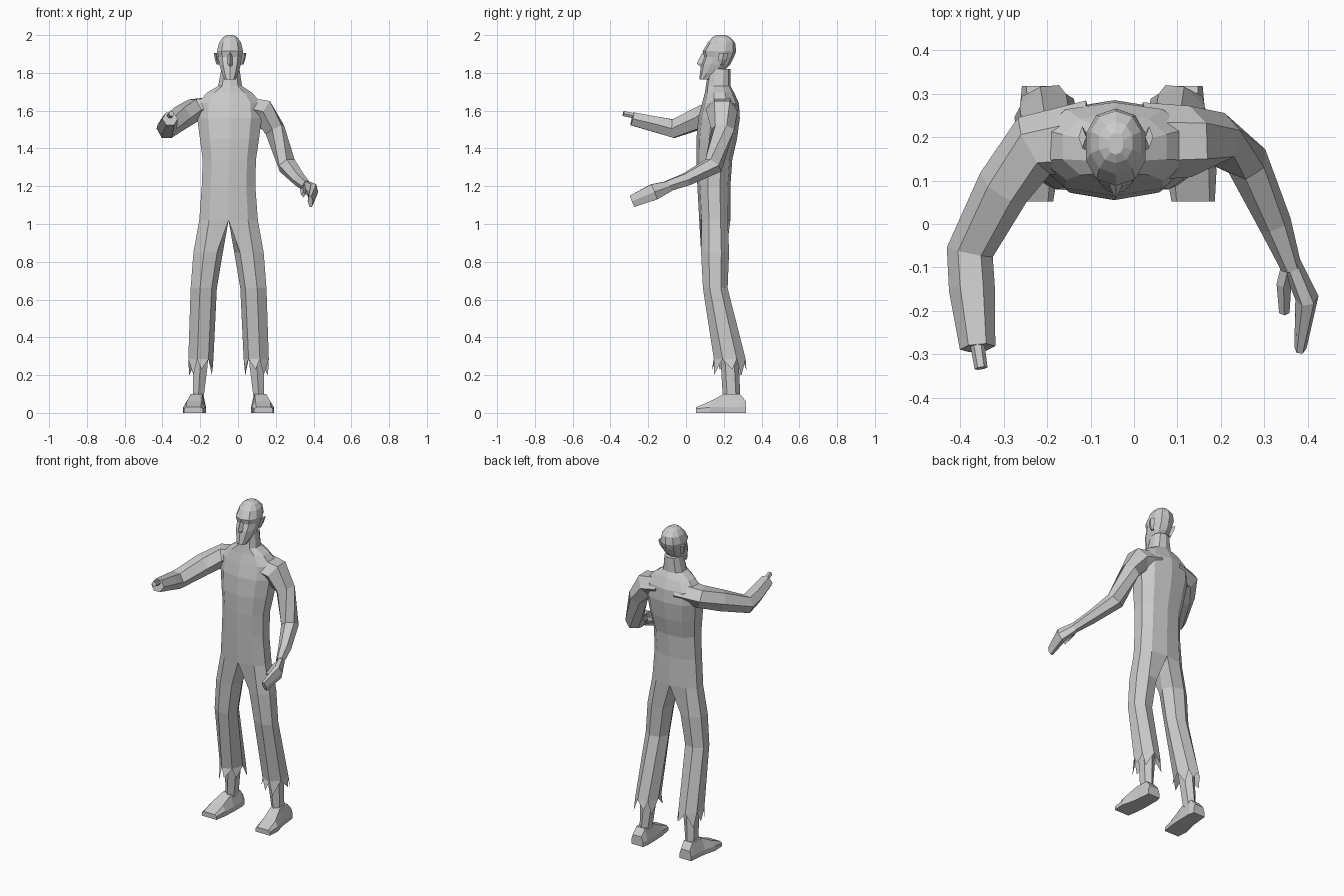
import bpy, bmesh
from math import sin, cos, pi, radians
from mathutils import Vector as V

CX = -0.05  # body's centre plane


def finish(name, bm):
    bmesh.ops.recalc_face_normals(bm, faces=bm.faces)
    me = bpy.data.meshes.new(name)
    bm.to_mesh(me)
    bm.free()
    ob = bpy.data.objects.new(name, me)
    bpy.context.collection.objects.link(ob)
    return ob


def loft(name, rings, caps=(True, True), spikes=None):
    bm = bmesh.new()
    vs = [[bm.verts.new(p) for p in r] for r in rings]
    n = len(vs[0])
    for a, b in zip(vs, vs[1:]):
        for i in range(n):
            j = (i + 1) % n
            bm.faces.new((a[i], a[j], b[j], b[i]))
    if caps[0]:
        bm.faces.new(vs[0])
    if caps[1]:
        bm.faces.new(vs[-1])
    if spikes:  # torn hem: one pointed tatter per side
        mid = sum((v.co for v in vs[-1]), V()) / n
        for i in range(n):
            a, b = vs[-1][i], vs[-1][(i + 1) % n]
            m = a.co.lerp(b.co, 0.3 if i % 2 else 0.65)
            tip = m + (m - mid) * 0.2 - V((0, 0, spikes * (0.75 + 0.4 * (i % 2))))
            bm.faces.new((a, b, bm.verts.new(tip)))
    return finish(name, bm)


def sect(cx, z, rx, y0, y1, n=10, s=1, first=0.0, power=1.0):
    """Horizontal ring, starting at the front and turning outward."""
    pts = []
    for i in range(n):
        t = first + 2 * pi * i / n
        sx, cy = sin(t), -cos(t)
        sx = abs(sx) ** power * (1 if sx > 0 else -1)
        cy = abs(cy) ** power * (1 if cy > 0 else -1)
        pts.append(V((cx + s * rx * sx, (y0 + y1) / 2 + (y1 - y0) / 2 * cy, z)))
    return pts


def tube(name, data, n=6):
    """Limb along a path of (x, y, z, half width, half height)."""
    c = [V(d[:3]) for d in data]
    rings = []
    for k, d in enumerate(data):
        t = V((0, 0, 0))
        if k:
            t += (c[k] - c[k - 1]).normalized()
        if k < len(c) - 1:
            t += (c[k + 1] - c[k]).normalized()
        side = t.cross(V((0, 0, 1))).normalized()
        up = side.cross(t).normalized()
        rings.append([c[k] + side * d[3] * cos(2 * pi * i / n) + up * d[4] * 1.08 * sin(2 * pi * i / n)
                      for i in range(n)])
    return loft(name, rings)


# torso and neck
hip = sect(CX, 1.02, 0.162, 0.07, 0.235, power=0.85)
torso = [hip] + [sect(x, z, rx, a, b, power=0.85) for x, z, rx, a, b in (
    (-0.05, 1.20, 0.148, 0.06, 0.235), (-0.046, 1.34, 0.147, 0.055, 0.245),
    (-0.045, 1.45, 0.163, 0.055, 0.27), (-0.045, 1.56, 0.178, 0.065, 0.285),
    (-0.045, 1.64, 0.175, 0.085, 0.28), (-0.045, 1.695, 0.125, 0.10, 0.255),
    (-0.042, 1.73, 0.066, 0.105, 0.235), (-0.04, 1.82, 0.05, 0.12, 0.235))]
loft("torso", torso, (False, True))

# head
loft("head", [sect(-0.042, z, rx, a, b, power=0.9) for z, rx, a, b in (
    (1.765, 0.03, 0.07, 0.13), (1.80, 0.046, 0.074, 0.19), (1.845, 0.06, 0.08, 0.235),
    (1.885, 0.066, 0.095, 0.255), (1.915, 0.072, 0.088, 0.266), (1.96, 0.061, 0.115, 0.26),
    (1.988, 0.04, 0.14, 0.235), (2.0, 0.018, 0.16, 0.21))])

# nose
loft("nose", [[V((-0.042 + w, 0.10, z)), V((-0.042, y, z)), V((-0.042 - w, 0.10, z))]
              for z, w, y in ((1.835, 0.02, 0.075), (1.85, 0.02, 0.057), (1.905, 0.008, 0.085))])

# ears
for s, nm in ((-1, "left"), (1, "right")):
    loft(nm + "_ear", [sect(-0.042 + s * dx, z, 0.009, a, b, 4) for z, dx, a, b in (
        (1.845, 0.062, 0.175, 0.20), (1.87, 0.071, 0.17, 0.215), (1.905, 0.077, 0.175, 0.225))])

# trouser legs, shins and feet
for s, nm in ((-1, "left"), (1, "right")):
    top = [V((CX + s * abs(p.x - CX), p.y, p.z)) for p in hip[:6]] + [V((CX, 0.155, 1.02))]
    f = radians(270 + 360 / 7)
    legs = [top] + [sect(CX + s * d, z, rx, a, b, 7, s, f) for z, d, rx, a, b in (
        (0.85, 0.112, 0.082, 0.078, 0.23), (0.66, 0.135, 0.073, 0.088, 0.222),
        (0.285, 0.15, 0.07, 0.145, 0.318))]
    loft(nm + "_trouser_leg", legs, (False, False), 0.075)
    loft(nm + "_shin", [sect(CX + s * d, z, rx, a, b, 6, s) for z, d, rx, a, b in (
        (0.36, 0.147, 0.05, 0.17, 0.275), (0.25, 0.15, 0.045, 0.185, 0.28),
        (0.08, 0.16, 0.032, 0.195, 0.288))])
    foot = []
    for y, d, w, wt, h in ((0.318, 0.168, 0.04, 0.03, 0.06), (0.285, 0.165, 0.046, 0.03, 0.1),
                           (0.20, 0.17, 0.05, 0.03, 0.1), (0.125, 0.182, 0.058, 0.04, 0.06),
                           (0.052, 0.186, 0.05, 0.038, 0.03)):
        x = CX + s * d
        foot.append([V((x - w, y, 0)), V((x + w, y, 0)), V((x + w, y, min(0.03, h * 0.7))),
                     V((x + wt, y, h)), V((x - wt, y, h)), V((x - w, y, min(0.03, h * 0.7)))])
    loft(nm + "_foot", foot)

# raised arm ending in a stump
tube("left_arm", [(-0.10, 0.195, 1.62, 0.09, 0.06), (-0.23, 0.18, 1.605, 0.075, 0.06),
                  (-0.30, 0.085, 1.565, 0.063, 0.06), (-0.378, -0.065, 1.505, 0.054, 0.052),
                  (-0.373, -0.15, 1.525, 0.053, 0.045), (-0.36, -0.285, 1.557, 0.041, 0.037)])
tube("stump_bone", [(-0.363, -0.26, 1.57, 0.017, 0.015), (-0.352, -0.332, 1.585, 0.015, 0.014)])

# lowered arm with hand and thumb
tube("right_arm", [(0.02, 0.19, 1.62, 0.09, 0.06), (0.13, 0.19, 1.595, 0.082, 0.072),
                   (0.195, 0.195, 1.50, 0.062, 0.052), (0.26, 0.145, 1.31, 0.05, 0.05),
                   (0.325, 0.0, 1.235, 0.038, 0.035), (0.362, -0.10, 1.2, 0.024, 0.03)])
tube("right_hand", [(0.362, -0.09, 1.2, 0.022, 0.03), (0.398, -0.17, 1.17, 0.027, 0.046),
                    (0.383, -0.285, 1.12, 0.014, 0.034)])
tube("right_thumb", [(0.36, -0.085, 1.2, 0.018, 0.02), (0.345, -0.14, 1.18, 0.017, 0.017),
                     (0.346, -0.205, 1.155, 0.012, 0.014)], 4)
